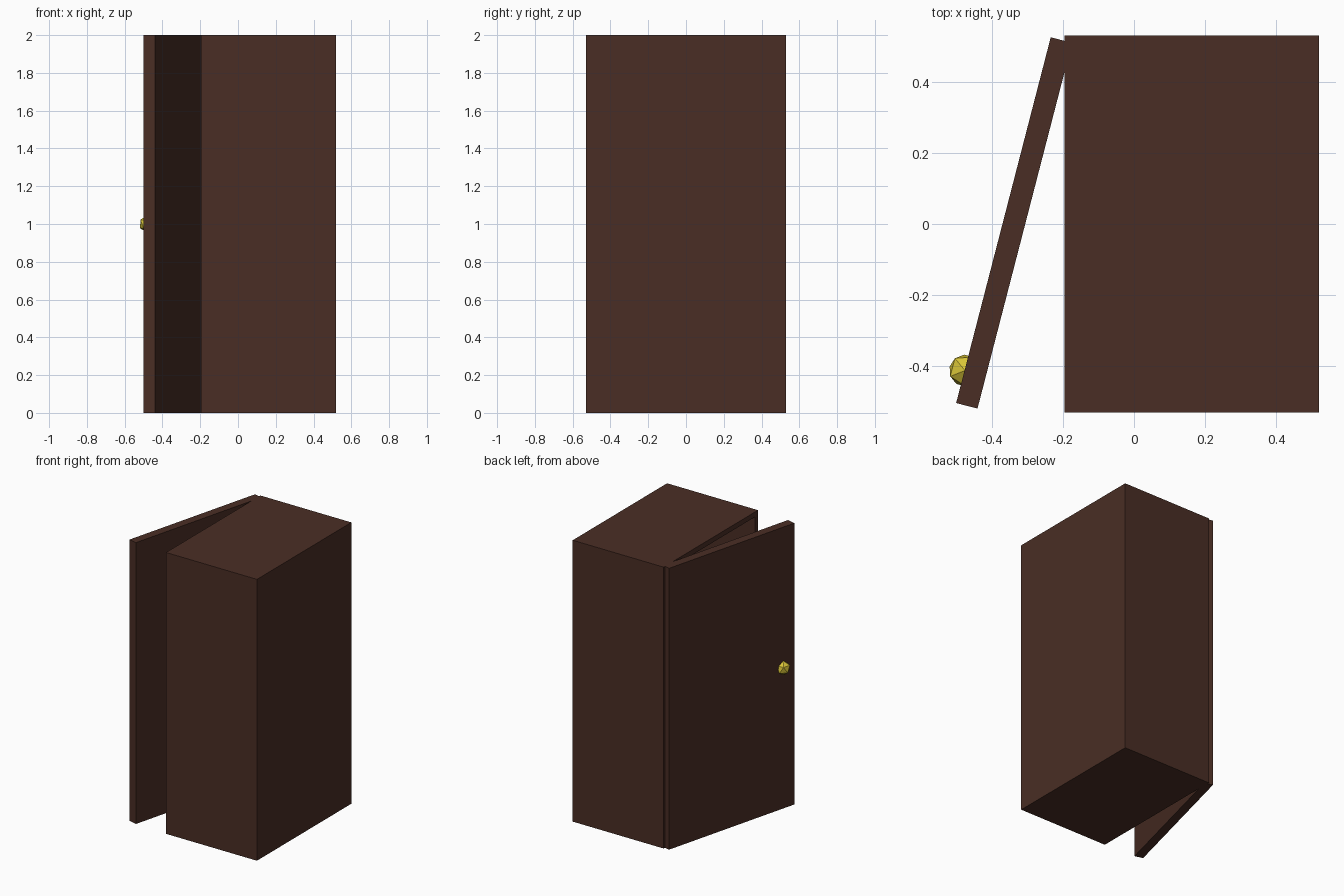
import bpy, bmesh, math
from mathutils import Matrix, Vector

if "Cube" in bpy.data.objects:
    bpy.data.objects.remove(bpy.data.objects["Cube"])


def material(name, rgb):
    m = bpy.data.materials.new(name)
    m.diffuse_color = (*rgb, 1)
    m.use_nodes = True
    m.node_tree.nodes["Principled BSDF"].inputs["Base Color"].default_value = m.diffuse_color
    return m


WOOD = material("dark_brown_wood", (0.068, 0.027, 0.018))
BRASS = material("yellow_brass", (0.70, 0.56, 0.04))


def finish(name, bm, mat, matrix=Matrix()):
    bmesh.ops.recalc_face_normals(bm, faces=bm.faces)
    me = bpy.data.meshes.new(name)
    bm.to_mesh(me)
    bm.free()
    me.materials.append(mat)
    ob = bpy.data.objects.new(name, me)
    ob.matrix_world = matrix
    bpy.context.collection.objects.link(ob)
    return ob


def box(size, centre):
    bm = bmesh.new()
    bmesh.ops.create_cube(bm, size=1)
    bmesh.ops.scale(bm, vec=size, verts=bm.verts)
    bmesh.ops.translate(bm, vec=centre, verts=bm.verts)
    return bm


# Cabinet body, open on the door side (-x)
bm = box((0.715, 1.06, 2.0), (0.1625, 0, 1.0))
opening = min(bm.faces, key=lambda f: f.calc_center_median().x)
bmesh.ops.inset_region(bm, faces=[opening], thickness=0.05)
inner = bmesh.ops.extrude_face_region(bm, geom=[opening])
bmesh.ops.translate(bm, vec=(0.665, 0, 0),
                    verts=[v for v in inner["geom"] if isinstance(v, bmesh.types.BMVert)])
if opening.is_valid:
    bmesh.ops.delete(bm, geom=[opening], context="FACES_ONLY")
finish("cabinet_body", bm, WOOD)

# Door, swung ajar about its rear edge
swing = Matrix.Rotation(math.radians(-14.5), 4, "Z")
place = Matrix.Translation(Vector((-0.337, 0.003, 1.0))) @ swing
finish("door", box((0.062, 1.062, 2.0), (0, 0, 0)), WOOD, place)

# Low-poly door knob on the outer face
bm = bmesh.new()
bmesh.ops.create_icosphere(bm, subdivisions=1, radius=0.05)
finish("door_knob", bm, BRASS, Matrix.Translation((-0.475, -0.412, 1.0)) @ swing)
